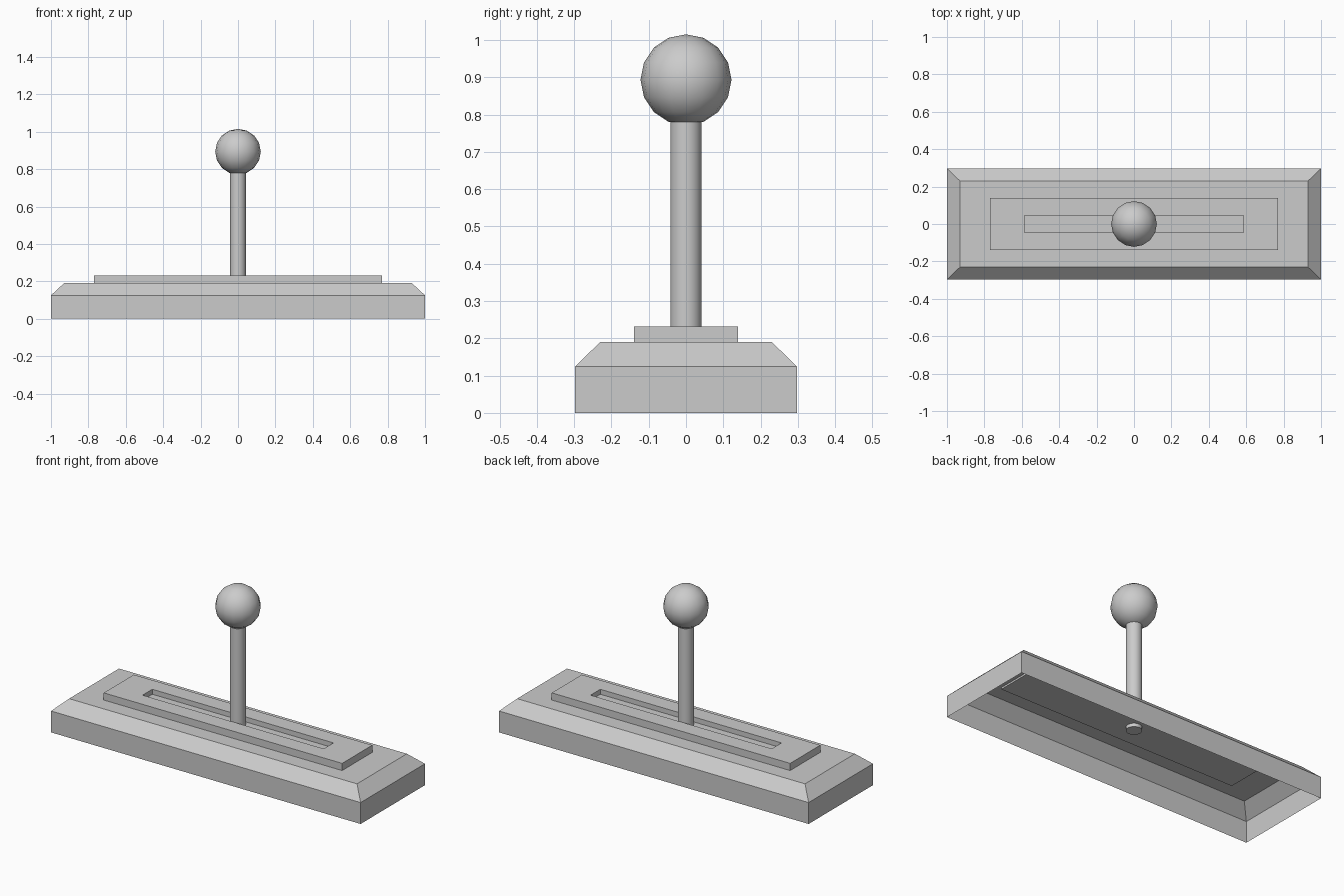
import bpy, bmesh

if "Cube" in bpy.data.objects:
    bpy.data.objects.remove(bpy.data.objects["Cube"])


def stacked_rects(name, loops, cap_bottom):
    """Skin a run of centred rectangles (half_x, half_y, z) and close the last one."""
    bm = bmesh.new()
    rings = [[bm.verts.new((sx * hx, sy * hy, z))
              for sx, sy in ((-1, -1), (1, -1), (1, 1), (-1, 1))]
             for hx, hy, z in loops]
    for a, b in zip(rings, rings[1:]):
        for i in range(4):
            j = (i + 1) % 4
            bm.faces.new((a[i], a[j], b[j], b[i]))
    bm.faces.new(rings[-1])
    if cap_bottom:
        bm.faces.new(rings[0][::-1])
    mesh = bpy.data.meshes.new(name)
    bm.to_mesh(mesh)
    bm.free()
    obj = bpy.data.objects.new(name, mesh)
    bpy.context.collection.objects.link(obj)
    return obj


# Bevelled base, a shell open underneath
stacked_rects("base", [(1.0, 0.297, 0), (1.0, 0.297, 0.125), (0.93, 0.23, 0.19)], False)

# Raised plate with a sunken slot for the lever
stacked_rects("slot_plate", [(0.77, 0.139, 0.18), (0.77, 0.139, 0.232),
                             (0.585, 0.045, 0.232), (0.585, 0.045, 0.203)], True)

# Lever rod, its foot poking just through the plate
z0, z1 = 0.16, 0.79
bpy.ops.mesh.primitive_cylinder_add(vertices=32, radius=0.042, depth=z1 - z0,
                                    location=(0, 0, (z0 + z1) / 2))
bpy.context.object.name = "lever_rod"
bpy.ops.object.shade_smooth_by_angle()

# Ball knob
bpy.ops.mesh.primitive_uv_sphere_add(segments=16, ring_count=8, radius=0.122,
                                     location=(0, 0, 0.893))
bpy.context.object.name = "knob"
bpy.ops.object.shade_smooth()
